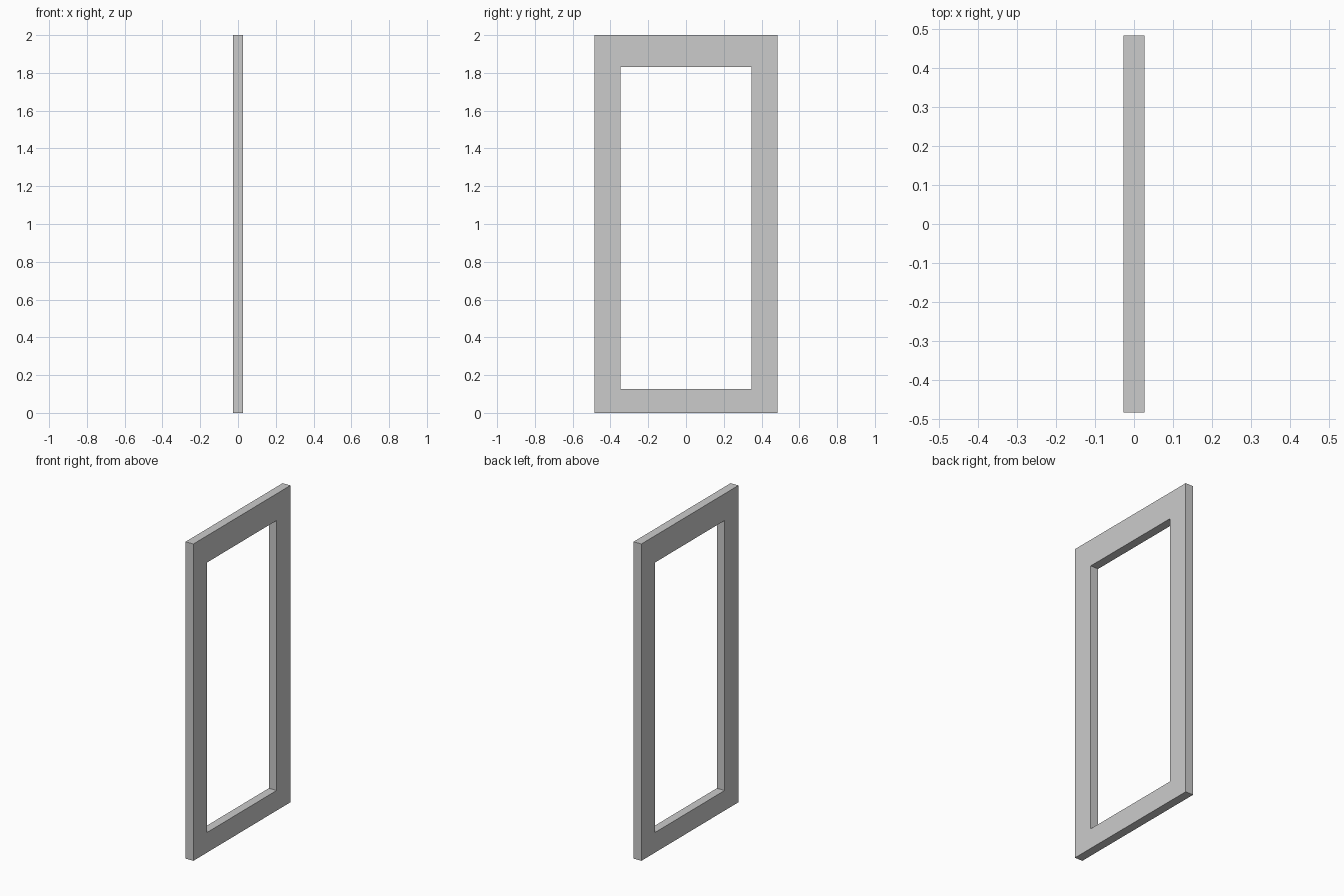
import bpy, bmesh

if "Cube" in bpy.data.objects:
    bpy.data.objects.remove(bpy.data.objects["Cube"])

HALF_T = 0.027                                # half thickness along x
OUTER = (-0.484, 0.484, 0.0, 2.0)             # y min, y max, z min, z max
INNER = (-0.346, 0.346, 0.127, 1.831)         # opening


def ring(bm, x, rect):
    y0, y1, z0, z1 = rect
    return [bm.verts.new((x, y, z)) for y, z in ((y0, z0), (y1, z0), (y1, z1), (y0, z1))]


def bridge(bm, a, b):
    for i in range(4):
        j = (i + 1) % 4
        bm.faces.new((a[i], a[j], b[j], b[i]))


# Frame: four rectangular rings bridged into one closed loop
bm = bmesh.new()
rings = [ring(bm, HALF_T, OUTER), ring(bm, HALF_T, INNER),
         ring(bm, -HALF_T, INNER), ring(bm, -HALF_T, OUTER)]
for k in range(4):
    bridge(bm, rings[k], rings[(k + 1) % 4])
bmesh.ops.recalc_face_normals(bm, faces=bm.faces[:])

mesh = bpy.data.meshes.new("door_frame")
bm.to_mesh(mesh)
bm.free()
frame = bpy.data.objects.new("door_frame", mesh)
bpy.context.collection.objects.link(frame)
